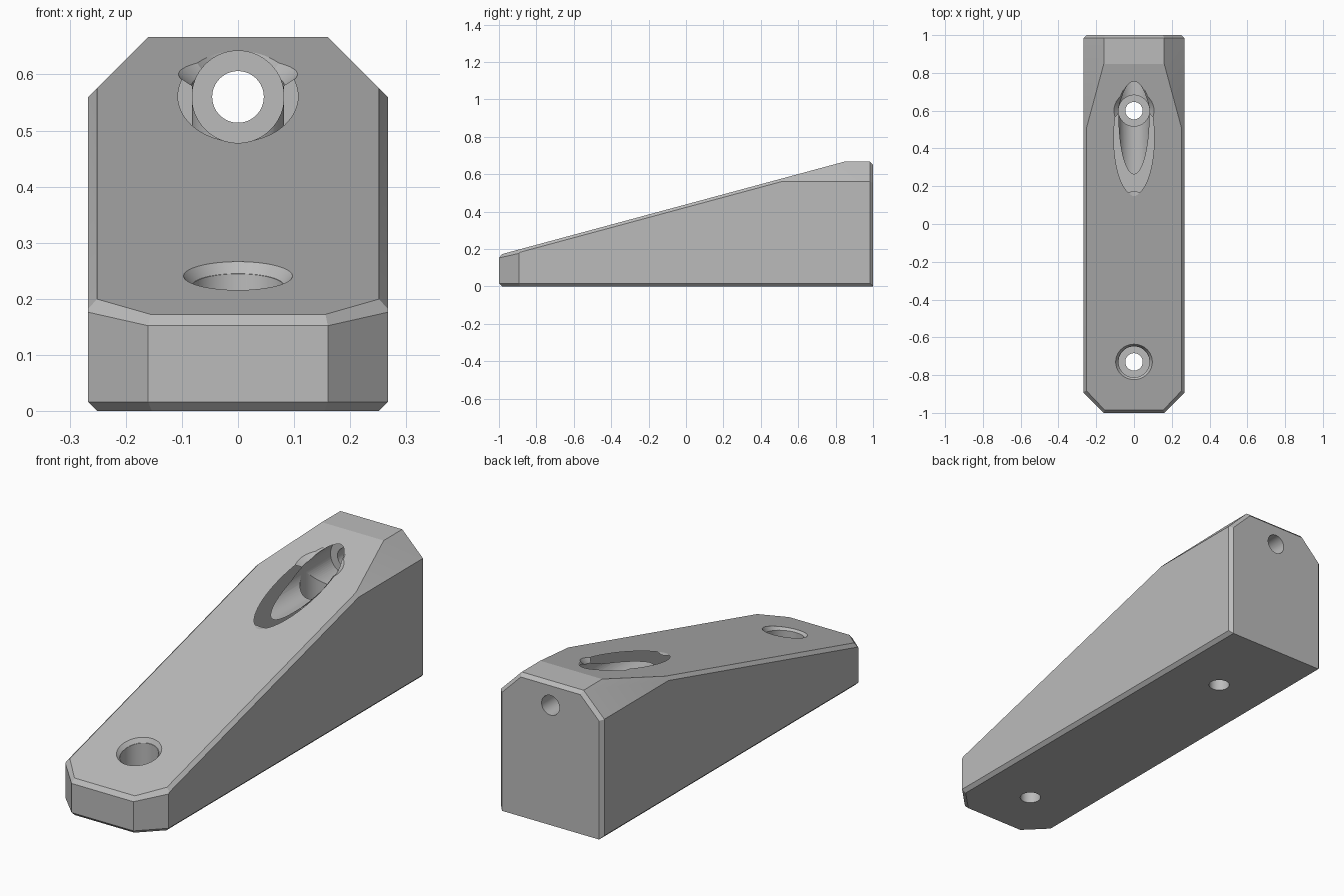
import bpy, bmesh, math
from mathutils import Matrix, Vector

if "Cube" in bpy.data.objects:
    bpy.data.objects.remove(bpy.data.objects["Cube"])

W, TOP, C, K = 0.267, 0.667, 0.016, 0.27   # half width, height, chamfer, ramp slope
CORNER = 0.16
TILT = math.atan(K)


def ramp(y):
    return 0.665 + K * (y - 0.84)


grey = bpy.data.materials.new("light grey")
grey.use_nodes = True
colour = (0.5, 0.5, 0.5, 1)
grey.diffuse_color = colour
grey.node_tree.nodes["Principled BSDF"].inputs["Base Color"].default_value = colour


def make_object(name, bm):
    bmesh.ops.recalc_face_normals(bm, faces=bm.faces)
    mesh = bpy.data.meshes.new(name)
    bm.to_mesh(mesh)
    bm.free()
    mesh.materials.append(grey)
    obj = bpy.data.objects.new(name, mesh)
    bpy.context.collection.objects.link(obj)
    return obj


# Wedge body: a block trimmed by planes
bm = bmesh.new()
bmesh.ops.create_cube(bm, size=1)
bmesh.ops.transform(bm, verts=bm.verts, matrix=Matrix.Translation((0, 0, TOP / 2)) @ Matrix.Diagonal((2 * W, 2, TOP, 1)))


def trim(point, normal):
    geom = bm.verts[:] + bm.edges[:] + bm.faces[:]
    cut = bmesh.ops.bisect_plane(bm, geom=geom, dist=1e-6, plane_co=point, plane_no=normal, clear_outer=True)
    edges = [e for e in cut["geom_cut"] if isinstance(e, bmesh.types.BMEdge)]
    if edges:
        bmesh.ops.contextual_create(bm, geom=edges)


trim((0, 0, ramp(0)), (0, -K, 1))                        # sloping top
trim((0, -1, ramp(-1) - C), (0, -1 - K, 1))              # front top chamfer
trim((0, -1, C), (0, -1, -1))                            # front bottom chamfer
trim((0, 1, TOP - C), (0, 1, 1))                         # back top chamfer
for s in (-1, 1):
    trim((s * CORNER, 0, TOP), (s, 0, 1))                # shoulders
    trim((s * CORNER, -1, 0), (s, -1, 0))                # front corners
    trim((s * CORNER, -1, C), (s, -1, -1.41))            # front corner bottom chamfer
    trim((s * CORNER, -1, ramp(-1) - C), (s, -1 - K, 1.2))  # front corner top chamfer
    trim((s * W, 0, ramp(0) - C), (s, -K, 1))            # ramp side chamfer
    trim((s * W, 0, C), (s, 0, -1))                      # bottom side chamfer
    trim((s * W, 1 - C, 0), (s, 1, 0))                   # back vertical chamfer
    trim((s * CORNER, 1, TOP - C * 1.41), (s, 1.41, 1))  # back shoulder chamfer
body = make_object("wedge_body", bm)


def cutter(name, r1, r2, depth, matrix):
    tool = bmesh.new()
    bmesh.ops.create_cone(tool, cap_ends=True, segments=64, radius1=r1, radius2=r2, depth=depth)
    bmesh.ops.transform(tool, verts=tool.verts, matrix=matrix)
    obj = make_object(name, tool)
    obj.hide_render = True
    obj.hide_viewport = True
    obj.display_type = 'WIRE'
    mod = body.modifiers.new(name, 'BOOLEAN')
    mod.operation = 'DIFFERENCE'
    mod.solver = 'EXACT'
    mod.object = obj
    return obj


def along(start, end, r, name):
    start, end = Vector(start), Vector(end)
    d = end - start
    turn = d.to_track_quat('Z', 'Y').to_matrix().to_4x4()
    return cutter(name, r, r, d.length, Matrix.Translation((start + end) / 2) @ turn)


def rim(name, y, inner, outer, depth, stretch):
    # flared rim, continued the same distance above the ramp
    place = Matrix.Translation((0, y, ramp(y))) @ Matrix.Rotation(TILT, 4, 'X')
    return cutter(name, inner, 2 * outer - inner, 2 * depth, place @ Matrix.Diagonal((1, stretch, 1, 1)))


HOLE, BORE = 0.046, 0.082
tools = []
# Upright bolt holes with wide bores and flared rims
for name, y, flare in (("front", -0.73, 0.097), ("rear", 0.6, 0.106)):
    tools.append(along((0, y, -0.1), (0, y, 1), HOLE, name + "_bolt_hole"))
    tools.append(along((0, y, 0.1), (0, y, 1), BORE, name + "_bolt_bore"))
    tools.append(rim(name + "_bolt_rim", y, BORE, flare, 0.018, 1.0))
# Level bolt hole leaving through the back
tools.append(along((0, -0.5, 0.56), (0, 1.2, 0.56), HOLE, "level_bolt_hole"))
tools.append(along((0, -0.5, 0.56), (0, 0.8, 0.56), BORE, "level_bolt_bore"))
tools.append(rim("level_bolt_rim", 0.455, BORE, 0.107, 0.03, 2.9))

# Apply the cuts
bpy.context.view_layer.update()
cut_mesh = bpy.data.meshes.new_from_object(body.evaluated_get(bpy.context.evaluated_depsgraph_get()))
body.modifiers.clear()
body.data = cut_mesh
for tool in tools:
    bpy.data.objects.remove(tool)

bpy.ops.object.select_all(action='DESELECT')
body.select_set(True)
bpy.context.view_layer.objects.active = body
bpy.ops.object.shade_smooth_by_angle(angle=math.radians(12))
